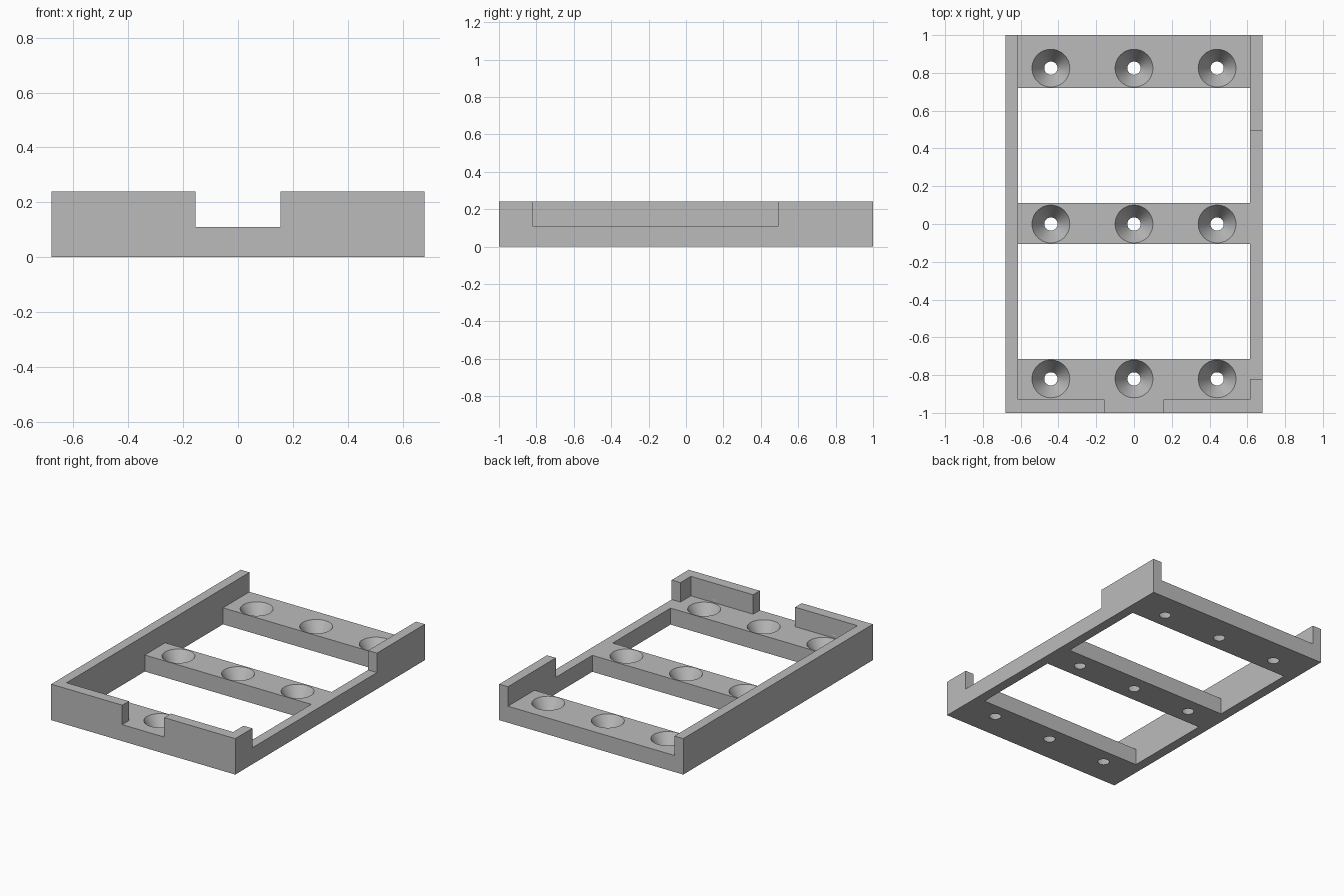
import bpy

old = bpy.data.objects.get("Cube")
if old:
    bpy.data.objects.remove(old, do_unlink=True)

WIDTH, LENGTH, HEIGHT = 0.68, 1.0, 0.24   # half width, half length, full height
INNER, FLOOR = 0.615, 0.11                # inside of side walls, top of crossbars
ABOVE = 0.5                               # cutters reach past the rim

grey = bpy.data.materials.new("plain grey")
grey.use_nodes = True
grey.diffuse_color = (0.5, 0.5, 0.5, 1)
grey.node_tree.nodes["Principled BSDF"].inputs["Base Color"].default_value = (0.5, 0.5, 0.5, 1)


def box(name, x, y, z):
    """Box spanning the given (low, high) ranges."""
    spans = (x, y, z)
    bpy.ops.mesh.primitive_cube_add(size=1, location=[(a + b) / 2 for a, b in spans])
    ob = bpy.context.object
    ob.name = name
    ob.scale = [b - a for a, b in spans]
    bpy.ops.object.transform_apply(location=True, rotation=False, scale=True)
    ob.data.materials.append(grey)
    return ob


def countersink(x, y):
    """Tapered screw hole, extended a little beyond both bar faces."""
    top, bottom, over = 0.1, 0.035, 0.02
    slope = (top - bottom) / FLOOR
    bpy.ops.mesh.primitive_cone_add(
        vertices=64, radius1=bottom - slope * over, radius2=top + slope * over,
        depth=FLOOR + 2 * over, location=(x, y, FLOOR / 2))
    ob = bpy.context.object
    ob.name = "screw_hole_cutter"
    ob.data.materials.append(grey)
    return ob


# Solid block for the whole tray
tray = box("tray_frame", (-WIDTH, WIDTH), (-LENGTH, LENGTH), (0, HEIGHT))

# Open interior above the bars, then the notches in the front and left walls
cutters = [
    box("interior_cutter", (-INNER, INNER), (-0.93, 1.2), (FLOOR, ABOVE)),
    box("front_notch_cutter", (-0.155, 0.155), (-1.2, -0.8), (FLOOR, ABOVE)),
    box("side_notch_cutter", (0.5, 0.9), (-0.82, 0.495), (FLOOR, ABOVE)),
]

# Two windows between the three crossbars
for low, high in ((-0.715, -0.105), (0.11, 0.72)):
    cutters.append(box("window_cutter", (-INNER, INNER), (low, high), (-0.2, ABOVE)))

# Three countersunk holes in each crossbar
for y in (-0.82, 0, 0.825):
    for x in (-0.44, 0, 0.44):
        cutters.append(countersink(x, y))

# Carve the block and remove the cutters
bpy.ops.object.select_all(action="DESELECT")
tray.select_set(True)
bpy.context.view_layer.objects.active = tray
for cutter in cutters:
    mod = tray.modifiers.new("cut", "BOOLEAN")
    mod.operation = "DIFFERENCE"
    mod.solver = "EXACT"
    mod.object = cutter
    bpy.ops.object.modifier_apply(modifier=mod.name)
for cutter in cutters:
    bpy.data.objects.remove(cutter, do_unlink=True)

bpy.ops.object.shade_smooth_by_angle()
